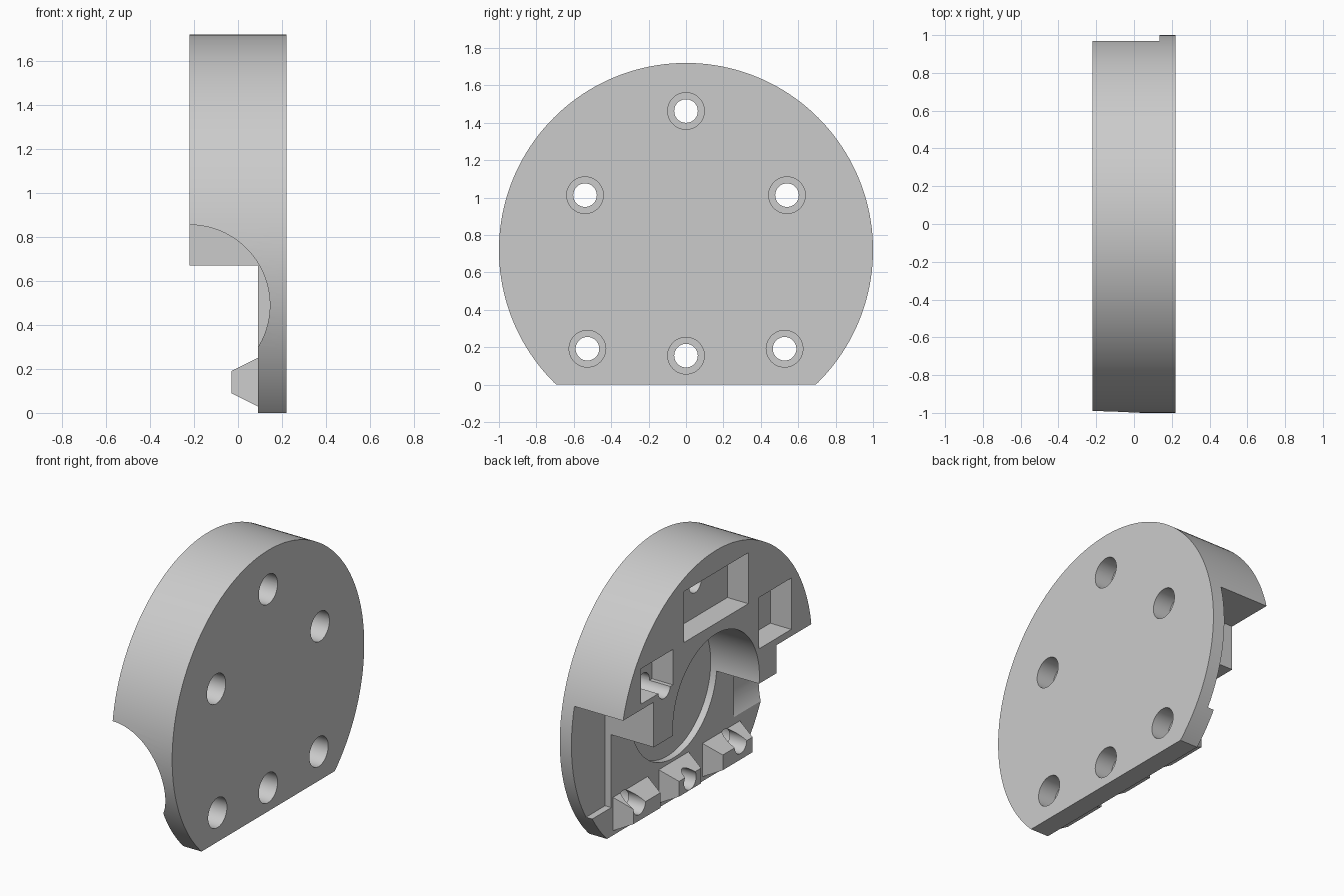
import bpy, bmesh, math
from mathutils import Matrix, Vector

cube = bpy.data.objects.get("Cube")
if cube:
    bpy.data.objects.remove(cube, do_unlink=True)

grey = bpy.data.materials.new("plain_grey")
grey.use_nodes = True
COLOUR = (0.6, 0.6, 0.6, 1)
grey.diffuse_color = COLOUR
grey.node_tree.nodes["Principled BSDF"].inputs["Base Color"].default_value = COLOUR

BACK, FRONT = -0.22, 0.22      # the two flat faces along x
RECESS, FLOOR = 0.09, 0.135    # levels of the lower recess and the deep pockets
AXIS_Z = 0.72


def finish(name, bm):
    bmesh.ops.recalc_face_normals(bm, faces=bm.faces)
    mesh = bpy.data.meshes.new(name)
    bm.to_mesh(mesh)
    bm.free()
    mesh.materials.append(grey)
    obj = bpy.data.objects.new(name, mesh)
    bpy.context.collection.objects.link(obj)
    return obj


def box(name, xs, ys, zs):
    bm = bmesh.new()
    bmesh.ops.create_cube(bm, size=1)
    lo, hi = zip(xs, ys, zs)
    for v in bm.verts:
        v.co = Vector([a + (c + 0.5) * (b - a) for c, a, b in zip(v.co, lo, hi)])
    return finish(name, bm)


def cylinder(name, centre, radius, length, axis="X", sides=48):
    bm = bmesh.new()
    turn = Matrix.Rotation(math.pi / 2, 4, "Y" if axis == "X" else "X")
    bmesh.ops.create_cone(bm, cap_ends=True, segments=sides, radius1=radius,
                          radius2=radius, depth=length,
                          matrix=Matrix.Translation(centre) @ turn)
    return finish(name, bm)


def bore(name, y, z, radius, x0, x1, sides=48):
    return cylinder(name, ((x0 + x1) / 2, y, z), radius, x1 - x0, "X", sides)


def combine(target, tool, operation="DIFFERENCE"):
    mod = target.modifiers.new(operation, "BOOLEAN")
    mod.operation, mod.solver, mod.object = operation, "EXACT", tool
    bpy.context.view_layer.objects.active = target
    bpy.ops.object.modifier_apply(modifier=mod.name)
    bpy.data.objects.remove(tool, do_unlink=True)


def boss(y0, y1):
    # Wedge block with sloping sides, sunk a little into the plate
    bm = bmesh.new()
    taper = 0.04
    for x, inset, z0, z1 in ((0.12, 0, 0.03, 0.25), (RECESS, 0, 0.03, 0.25),
                             (-0.03, taper, 0.09, 0.19)):
        for y in (y0 + inset, y1 - inset):
            for z in (z0, z1):
                bm.verts.new((x, y, z))
    bmesh.ops.convex_hull(bm, input=bm.verts)
    bmesh.ops.dissolve_limit(bm, angle_limit=0.01, verts=bm.verts, edges=bm.edges)
    return finish("boss", bm)


# Thick round plate with a flat foot
plate = bore("round_plate", 0, AXIS_Z, 1, BACK, FRONT, 160)
combine(plate, box("foot_cut", (-1, 1), (-2, 2), (-1, 0)))

# Lower recess and central bore
combine(plate, box("lower_recess", (-1, RECESS), (-2, 2), (-1, 0.67)))
combine(plate, bore("central_bore", 0, AXIS_Z, 0.45, -0.5, FLOOR, 96))

# Side clearances: a square slot on one side, a rounded scoop on the other
combine(plate, box("side_slot", (-1, FLOOR), (0.65, 2), (0.19, 0.967)))
combine(plate, cylinder("side_scoop", (BACK, -1.13, 0.49), 0.365, 1, "Y", 96))

# Rectangular pockets in the back
for ys, zs in (((-0.335, 0.335), (1.24, 1.576)),
               ((-0.782, -0.445), (0.9, 1.238)),
               ((0.45, 0.784), (1.005, 1.238))):
    combine(plate, box("pocket", (-1, -0.067), ys, zs))

# Screw bosses along the foot
for y0, y1 in ((0.27, 0.632), (-0.155, 0.155), (-0.69, -0.3)):
    combine(plate, boss(y0, y1), "UNION")

# Counterbored screw holes
for y, z in ((0, 1.463), (0.54, 1.013), (-0.54, 1.013),
             (0.527, 0.192), (-0.527, 0.192), (0, 0.155)):
    combine(plate, bore("screw_hole", y, z, 0.063, -0.5, 0.5))
    combine(plate, bore("counterbore", y, z, 0.098, 0.096, 0.5))

# Smooth curved walls, crisp edges
bpy.ops.object.select_all(action="DESELECT")
plate.select_set(True)
bpy.context.view_layer.objects.active = plate
bpy.ops.object.shade_smooth_by_angle(angle=math.radians(30))
